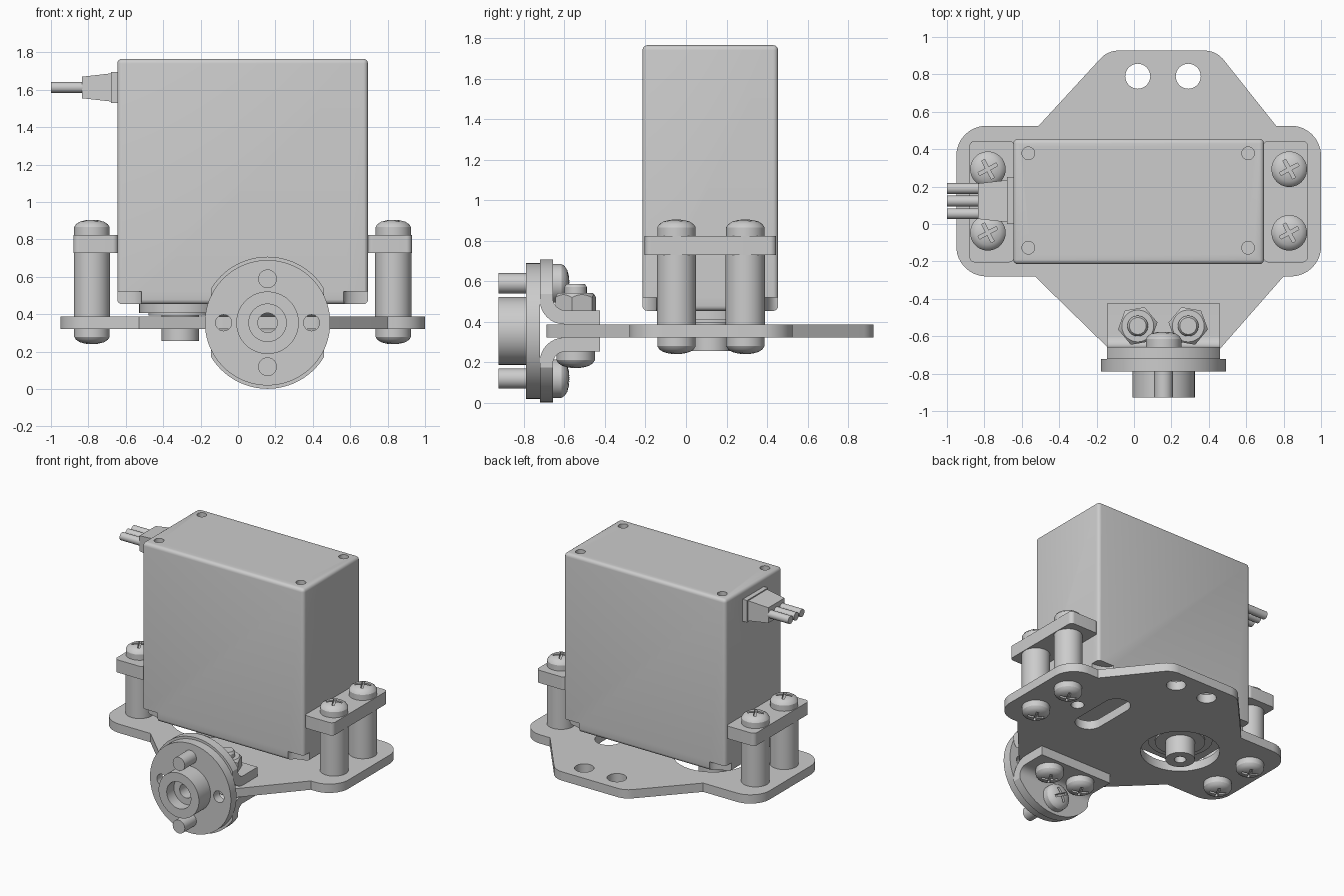
import bpy, bmesh, math
from mathutils import Matrix, Vector

if "Cube" in bpy.data.objects:
    bpy.data.objects.remove(bpy.data.objects["Cube"], do_unlink=True)

grey = bpy.data.materials.new("light grey")
grey.use_nodes = True
colour = (0.604, 0.604, 0.604, 1)
grey.diffuse_color = colour
grey.node_tree.nodes["Principled BSDF"].inputs["Base Color"].default_value = colour
parts = []

# Local z turned to the front, to the back, and to the side
FRONT = Matrix.Rotation(math.pi / 2, 4, 'X')
BACK = Matrix.Rotation(-math.pi / 2, 4, 'X')
SIDE = Matrix(((0, 0, 1, 0), (1, 0, 0, 0), (0, 1, 0, 0), (0, 0, 0, 1)))


def place(name, mesh, loc, turn=Matrix()):
    ob = bpy.data.objects.new(name, mesh)
    bpy.context.collection.objects.link(ob)
    ob.matrix_world = Matrix.Translation(loc) @ turn
    parts.append(ob)
    return ob


def finish(name, bm, loc, turn=Matrix()):
    bmesh.ops.recalc_face_normals(bm, faces=bm.faces)
    mesh = bpy.data.meshes.new(name)
    bm.to_mesh(mesh)
    bm.free()
    mesh.materials.append(grey)
    return place(name, mesh, loc, turn)


def lathe(name, profile, loc, turn=Matrix(), sides=48):
    """Spin (radius, height) points round the local z axis."""
    bm = bmesh.new()
    vs = [bm.verts.new((r, 0, h)) for r, h in profile]
    es = [bm.edges.new(p) for p in zip(vs, vs[1:])]
    bmesh.ops.spin(bm, geom=vs + es, cent=(0, 0, 0), axis=(0, 0, 1),
                   angle=math.tau, steps=sides)
    bmesh.ops.remove_doubles(bm, verts=bm.verts, dist=1e-4)
    return finish(name, bm, loc, turn)


def rod(name, r, length, loc, turn=Matrix(), sides=32):
    return lathe(name, [(0, 0), (r, 0), (r, length), (0, length)], loc, turn, sides)


def prism(name, outline, depth, loc, turn=Matrix()):
    """Extrude an outline of (u, v, corner radius) points along local z."""
    pts = []
    for i, (u, v, r) in enumerate(outline):
        p = Vector((u, v))
        a = (Vector(outline[i - 1][:2]) - p).normalized()
        b = (Vector(outline[(i + 1) % len(outline)][:2]) - p).normalized()
        if not r:
            pts.append(p)
            continue
        half = a.angle(b) / 2
        centre = p + (a + b).normalized() * r / math.sin(half)
        start = p + a * r / math.tan(half) - centre
        end = p + b * r / math.tan(half) - centre
        for k in range(11):
            pts.append(centre + start.lerp(end, k / 10).normalized() * r)
    bm = bmesh.new()
    face = bm.faces.new([bm.verts.new((p.x, p.y, 0)) for p in pts])
    new = bmesh.ops.extrude_face_region(bm, geom=[face])["geom"]
    bmesh.ops.translate(bm, vec=(0, 0, depth),
                        verts=[g for g in new if isinstance(g, bmesh.types.BMVert)])
    return finish(name, bm, loc, turn)


def box(name, lo, hi, bevel=0.0):
    bm = bmesh.new()
    lo, hi = Vector(lo), Vector(hi)
    bmesh.ops.create_cube(bm, size=1)
    bmesh.ops.scale(bm, vec=hi - lo, verts=bm.verts)
    if bevel:
        bmesh.ops.bevel(bm, geom=bm.edges[:], offset=bevel, segments=4,
                        profile=0.5, affect='EDGES')
    return finish(name, bm, (lo + hi) / 2)


def cut(ob, tool, operation='DIFFERENCE'):
    bpy.context.view_layer.update()
    mod = ob.modifiers.new("cut", 'BOOLEAN')
    mod.operation, mod.object, mod.solver = operation, tool, 'EXACT'
    with bpy.context.temp_override(object=ob, active_object=ob):
        bpy.ops.object.modifier_apply(modifier=mod.name)
    parts.remove(tool)
    bpy.data.objects.remove(tool, do_unlink=True)


def rect(w, h, r):
    return [(-w, -h, r), (w, -h, r), (w, h, r), (-w, h, r)]


# Motor case with screw recesses on top and notched lower corners
case = box("motor_case", (-0.645, -0.215, 0.453), (0.695, 0.455, 1.765), 0.025)
for x in (-0.565, 0.61):
    for y in (-0.127, 0.378):
        cut(case, rod("recess", 0.034, 0.1, (x, y, 1.725), sides=24))
for x in (-0.645, 0.695):
    for y in (-0.215, 0.455):
        cut(case, rod("notch", 1, 0.165, (x, y, 0.355),
                      Matrix.Diagonal((0.13, 0.07, 1, 1))))

# Mounting ears
for side, lo, hi in (("right", -0.88, -0.64), ("left", 0.69, 0.93)):
    prism(side + "_ear", rect((hi - lo) / 2, 0.325, 0.03), 0.095,
          ((lo + hi) / 2, 0.12, 0.728))

# Cable strain relief and three wires
box("cable_collar", (-0.68, 0, 1.53), (-0.64, 0.25, 1.695))
bm = bmesh.new()
bmesh.ops.create_cube(bm, size=1)
for v in bm.verts:
    wide = v.co.x > 0
    v.co = Vector((v.co.x * 0.155, v.co.y * (0.225 if wide else 0.19),
                   v.co.z * (0.15 if wide else 0.115)))
finish("strain_relief", bm, (-0.757, 0.122, 1.612))
for i in range(3):
    rod(f"wire_{i + 1}", 0.029, 0.17, (-1, 0.055 + i * 0.0675, 1.612), SIDE)

# Output shaft with its collar
SHAFT = (-0.308, 0.12)
lathe("shaft_collar", [(0, 0), (0.17, 0), (0.17, 0.015), (0.22, 0.015),
                       (0.22, 0.07), (0, 0.07)], (*SHAFT, 0.392))
lathe("output_shaft", [(0, 0.06), (0.04, 0.06), (0.04, 0), (0.1, 0),
                       (0.1, 0.15), (0, 0.15)], (*SHAFT, 0.256))

# Base plate with its openings
plate = prism("base_plate", [
    (-0.95, 0.525, 0.16), (-0.95, -0.28, 0.16), (-0.53, -0.28, 0),
    (-0.11, -0.69, 0.07), (0.44, -0.69, 0.07), (0.8, -0.28, 0),
    (1, -0.28, 0.16), (1, 0.525, 0.16), (0.76, 0.525, 0),
    (0.44, 0.927, 0.13), (-0.14, 0.927, 0.13), (-0.51, 0.525, 0)],
    0.066, (0, 0, 0.321))
for x, y, r in ((0.02, 0.79, 0.067), (0.29, 0.79, 0.067),
                (0.63, 0.155, 0.045), (*SHAFT, 0.27)):
    cut(plate, rod("hole", r, 0.3, (x, y, 0.2)))
cut(plate, prism("slot", rect(0.095, 0.24, 0.094), 0.3, (0.42, 0.17, 0.2)))

# Pan head shared by all screws, with a cross recess
head = lathe("screw_head_master", [
    (0, 0), (0.095, 0), (0.095, 0.042), (0.085, 0.058), (0.065, 0.071),
    (0.035, 0.079), (0, 0.082)], (0, 0, 0))
for w, h in ((0.055, 0.009), (0.009, 0.055)):
    cut(head, box("cross", (-w, -h, 0.055), (w, h, 0.1)))
head_mesh = head.data
parts.remove(head)
bpy.data.objects.remove(head)
UPSIDE = Matrix.Rotation(math.pi, 4, 'X')
TWIST = Matrix.Rotation(math.radians(28), 4, 'Z')

# Standoffs and their screws
for side, x in (("right", -0.781), ("left", 0.83)):
    for end, y in (("front", -0.047), ("back", 0.293)):
        tag = f"{side}_{end}"
        rod(tag + "_standoff", 0.097, 0.341, (x, y, 0.387), sides=48)
        place(tag + "_top_screw", head_mesh, (x, y, 0.823), TWIST)
        place(tag + "_bottom_screw", head_mesh, (x, y, 0.321), UPSIDE @ TWIST)

# Two bent brackets clamping the plate
CX, CZ = 0.158, 0.354
for name, s in (("upper", 1), ("lower", -1)):
    bracket = prism(name + "_bracket", [
        (-0.425, s * 0.033, 0), (-0.722, s * 0.033, 0.12), (-0.722, s * 0.37, 0),
        (-0.657, s * 0.37, 0), (-0.657, s * 0.102, 0.06), (-0.425, s * 0.102, 0)],
        0.605, (CX - 0.3025, 0, CZ), SIDE)
    cut(bracket, rod("round_off", 0.353, 0.6, (CX, -0.3, CZ), FRONT, 96), 'INTERSECT')

# Bracket nuts, bolts and heads
for side, x, tilt in (("right", 0.02, 10), ("left", 0.29, -10)):
    nut = rod(side + "_nut", 0.107, 0.085, (x, -0.545, 0.456),
              Matrix.Rotation(math.radians(tilt), 4, 'Z'), 6)
    cut(nut, lathe("chamfer", [(0, -0.01), (0.12, -0.01), (0.12, 0.05),
                               (0.08, 0.09), (0, 0.09)], (x, -0.545, 0.456)), 'INTERSECT')
    lathe(side + "_bolt", [(0, 0), (0.055, 0), (0.055, 0.115), (0.045, 0.13),
                           (0, 0.13)], (x, -0.545, 0.456))
    place(side + "_bolt_head", head_mesh, (x, -0.545, 0.252), UPSIDE @ TWIST)

# Hub: flange, bored boss and through screws
hub = lathe("hub", [(0.052, 0), (0.335, 0), (0.335, 0.067), (0.167, 0.067),
                    (0.167, 0.205), (0.1, 0.205), (0.1, 0.12), (0.052, 0.12),
                    (0.052, 0)], (CX, -0.722, CZ), FRONT, 96)
for s in (-1, 1):
    cut(hub, rod("side_hole", 0.043, 0.3, (CX + s * 0.235, -0.6, CZ), FRONT))
    tag = "upper" if s > 0 else "lower"
    rod(tag + "_hub_screw", 0.05, 0.25, (CX, -0.677, CZ + s * 0.235), FRONT)
    place(tag + "_hub_screw_head", head_mesh, (CX, -0.657, CZ + s * 0.235), BACK @ TWIST)

# Smooth curved faces, keeping edges crisp
bpy.ops.object.select_all(action='DESELECT')
for ob in parts:
    ob.select_set(True)
bpy.context.view_layer.objects.active = parts[0]
bpy.ops.object.shade_smooth_by_angle(angle=math.radians(30))
